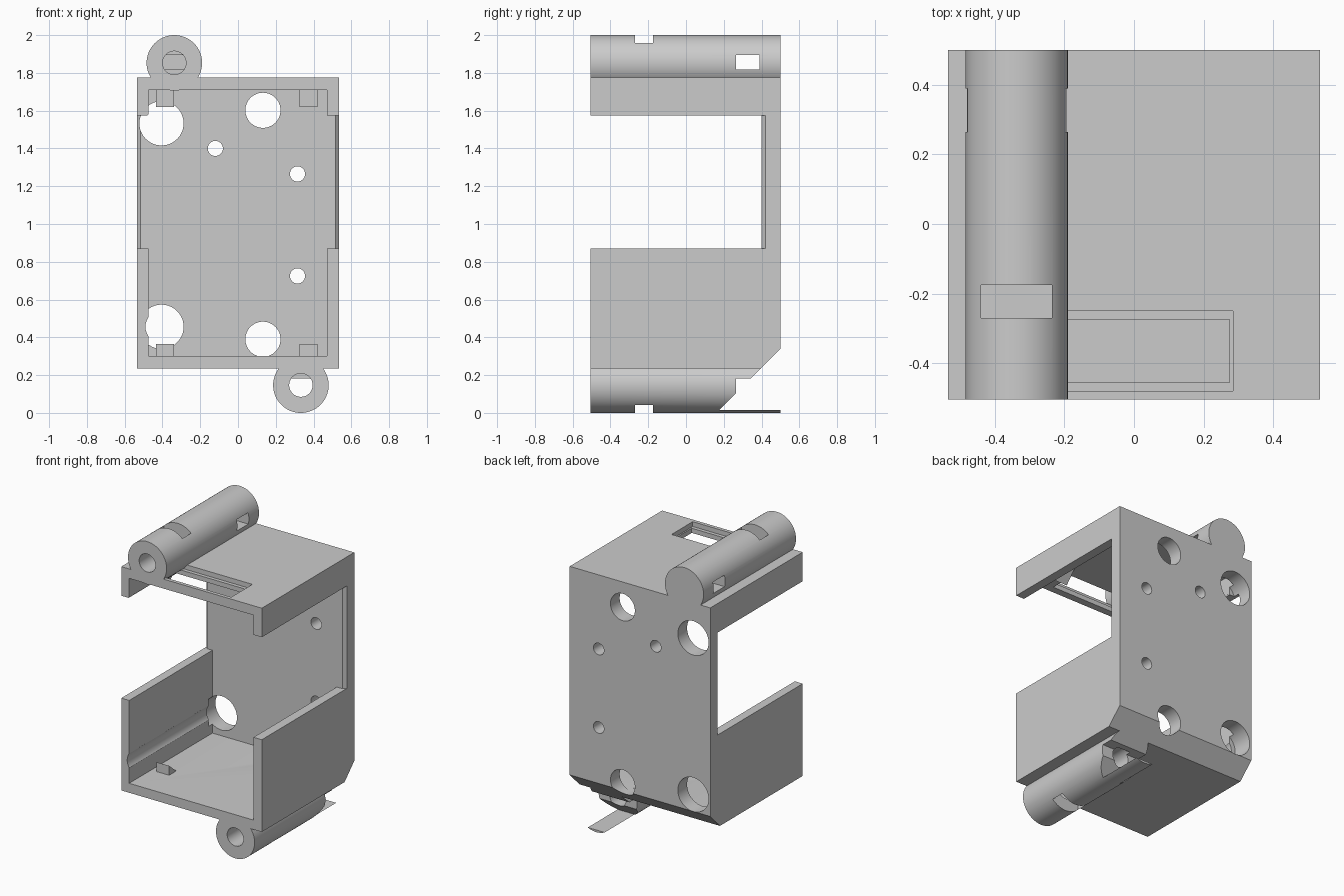
import bpy, bmesh, math
from mathutils import Vector

cube = bpy.data.objects.get("Cube")
if cube:
    bpy.data.objects.remove(cube, do_unlink=True)

grey = bpy.data.materials.new("plain grey")
grey.use_nodes = True
colour = (0.6, 0.6, 0.6, 1)
grey.diffuse_color = colour
grey.node_tree.nodes["Principled BSDF"].inputs["Base Color"].default_value = colour


def prism(name, points, axis, start, end):
    """Extrude a flat outline along one axis."""
    place = {"x": lambda p, d: (d, p[0], p[1]),
             "y": lambda p, d: (p[0], d, p[1]),
             "z": lambda p, d: (p[0], p[1], d)}[axis]
    bm = bmesh.new()
    face = bm.faces.new([bm.verts.new(place(p, start)) for p in points])
    moved = bmesh.ops.extrude_face_region(bm, geom=[face])["geom"]
    shift = Vector(place((0, 0), end - start))
    bmesh.ops.translate(bm, vec=shift,
                        verts=[v for v in moved if isinstance(v, bmesh.types.BMVert)])
    bmesh.ops.recalc_face_normals(bm, faces=bm.faces)
    mesh = bpy.data.meshes.new(name)
    bm.to_mesh(mesh)
    bm.free()
    mesh.materials.append(grey)
    obj = bpy.data.objects.new(name, mesh)
    bpy.context.collection.objects.link(obj)
    return obj


def box(name, x0, x1, y0, y1, z0, z1):
    return prism(name, [(x0, y0), (x1, y0), (x1, y1), (x0, y1)], "z", z0, z1)


def rod(name, x, z, radius, y0, y1, sides=64):
    turn = [2 * math.pi * i / sides for i in range(sides)]
    return prism(name, [(x + radius * math.cos(a), z + radius * math.sin(a))
                        for a in turn], "y", y0, y1)


def combine(target, tool, operation="DIFFERENCE"):
    mod = target.modifiers.new("shape", "BOOLEAN")
    mod.operation = operation
    mod.solver = "EXACT"
    mod.object = tool
    bpy.context.view_layer.objects.active = target
    bpy.ops.object.modifier_apply(modifier=mod.name)
    bpy.data.objects.remove(tool, do_unlink=True)


FRONT, BACK, INNER = -0.505, 0.5, 0.40
W = 0.535

# Open-fronted case
case = box("case", -W, W, FRONT, BACK, 0.235, 1.775)
combine(case, box("cavity", -0.475, 0.472, -1, INNER, 0.30, 1.71))

# Side openings with a bevelled back edge
opening = [(-1, -1), (1, -1), (1, 0.42), (W, 0.42), (0.515, INNER),
           (-0.515, INNER), (-W, 0.42), (-1, 0.42)]
combine(case, prism("side_opening", opening, "z", 0.87, 1.575))

# Stepped window in the top
combine(case, box("window_recess", -0.285, 0.285, -0.48, -0.25, 1.742, 1.9))
combine(case, box("window", -0.275, 0.275, -0.455, -0.275, 1.6, 1.9))

# Holes through the back, and shallow grooves along the side wall
for x, z, r in [(-0.405, 1.533, 0.117), (-0.405, 0.456, 0.117),
                (0.132, 1.602, 0.093), (0.132, 0.39, 0.093),
                (-0.12, 1.40, 0.04), (0.315, 1.265, 0.04), (0.315, 0.725, 0.04)]:
    combine(case, rod("back_hole", x, z, r, 0.36, 0.6))
for z in (1.533, 0.456):
    combine(case, rod("groove", -0.405, z, 0.085, -0.6, 0.45))

# Hinge barrels on the top and bottom
for x, z, up in [(-0.337, 1.853, 1), (0.333, 0.147, -1)]:
    combine(case, rod("barrel", x, z, 0.147, FRONT, BACK), "UNION")
    combine(case, rod("bore", x, z, 0.062, -0.6, 0.3))
    low, high = sorted((z + up * 0.042, z - up * 0.036))
    combine(case, box("cross_slot", x - 0.2, x + 0.2, 0.265, 0.39, low, high))
    low, high = sorted((z - up * 0.11, z + up * 0.3))
    combine(case, box("strap_slot", x - 0.102, x + 0.102, -0.27, -0.175, low, high))

# Sloping cut under the back edge, leaving a thin strip of the lower barrel
combine(case, prism("back_slope", [(0.175, 0.015), (1, 0.015), (1, 0.84)], "x", -1, 1))

# Wedge catches on the floor and ceiling
for x in (-0.387, 0.373):
    for name, base, tip in [("floor_catch", 0.298, 0.365), ("ceiling_catch", 1.712, 1.62)]:
        prism(name, [(-0.265, base), (-0.265, tip), (-0.185, base)],
              "x", x - 0.048, x + 0.048)

bpy.ops.object.select_all(action="DESELECT")
case.select_set(True)
bpy.context.view_layer.objects.active = case
bpy.ops.object.shade_smooth_by_angle(angle=math.radians(25))
